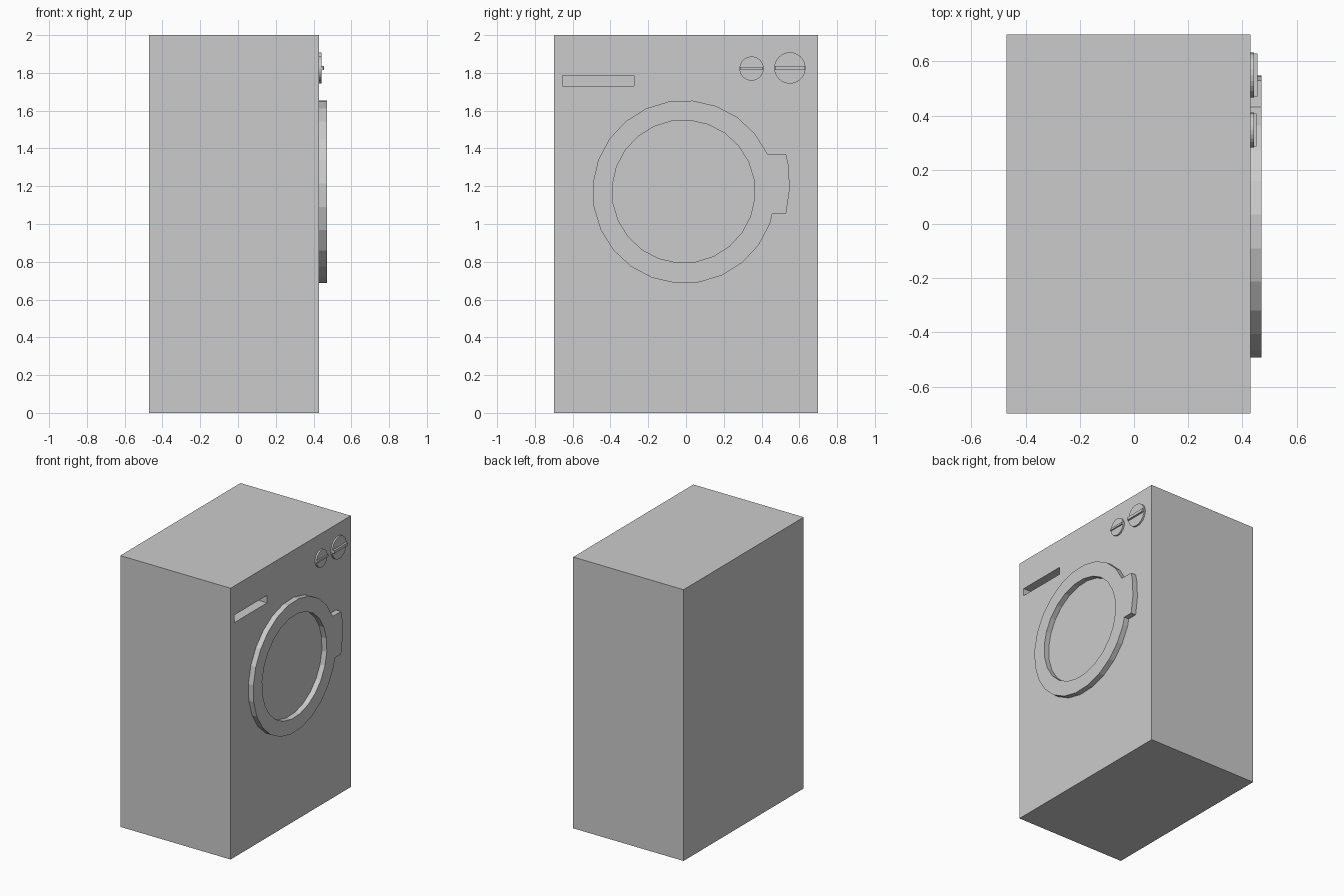
import bpy, bmesh
from math import cos, sin, radians
from mathutils import Vector, Matrix

cube = bpy.data.objects.get("Cube")
if cube:
    bpy.data.objects.remove(cube, do_unlink=True)

# One plain grey for the whole machine
grey = bpy.data.materials.new("light_grey")
grey.use_nodes = True
color = (0.6, 0.6, 0.6, 1)
grey.diffuse_color = color
grey.node_tree.nodes["Principled BSDF"].inputs["Base Color"].default_value = color

FRONT = 0.43  # x of the panel that carries the door


def finish(name, bm):
    bmesh.ops.recalc_face_normals(bm, faces=bm.faces)
    mesh = bpy.data.meshes.new(name)
    bm.to_mesh(mesh)
    bm.free()
    mesh.materials.append(grey)
    obj = bpy.data.objects.new(name, mesh)
    bpy.context.collection.objects.link(obj)
    return obj


def add_box(bm, low, high):
    low, high = Vector(low), Vector(high)
    matrix = Matrix.Translation((low + high) / 2) @ Matrix.Diagonal((high - low).to_4d())
    return bmesh.ops.create_cube(bm, size=1, matrix=matrix)


def circle(cy, cz, radius, start, count, step=15):
    return [(cy + radius * cos(radians(start + step * i)),
             cz + radius * sin(radians(start + step * i))) for i in range(count)]


# Cabinet, with the drawer grip pushed in as a deep slot
bm = bmesh.new()
add_box(bm, (-0.47, -0.7, 0), (FRONT, 0.7, 2))
slot_y, slot_z = (-0.655, -0.275), (1.73, 1.785)
cuts = [(Vector((0, y, 0)), Vector((0, 1, 0))) for y in slot_y]
cuts += [(Vector((0, 0, z)), Vector((0, 0, 1))) for z in slot_z]
for point, normal in cuts:
    bmesh.ops.bisect_plane(bm, geom=bm.verts[:] + bm.edges[:] + bm.faces[:],
                           plane_co=point, plane_no=normal)
slot = [f for f in bm.faces if f.normal.x > 0.9
        and slot_y[0] < f.calc_center_median().y < slot_y[1]
        and slot_z[0] < f.calc_center_median().z < slot_z[1]]
pushed = bmesh.ops.extrude_face_region(bm, geom=slot)["geom"]
bmesh.ops.translate(bm, vec=(-0.08, 0, 0),
                    verts=[v for v in pushed if isinstance(v, bmesh.types.BMVert)])
bmesh.ops.delete(bm, geom=[f for f in slot if f.is_valid], context="FACES_ONLY")
finish("cabinet", bm)

# Door ring with its side handle in one outline
handle = [(0.457, 1.055), (0.53, 1.055), (0.548, 1.18), (0.545, 1.30), (0.53, 1.37)]
outlines = [circle(-0.01, 1.17, 0.485, 24.6, 22) + handle,
            circle(-0.013, 1.172, 0.378, 9.6, 24)]
bm = bmesh.new()
edges = []
for outline in outlines:
    verts = [bm.verts.new((FRONT, y, z)) for y, z in outline]
    edges += [bm.edges.new((verts[i - 1], verts[i])) for i in range(len(verts))]
bmesh.ops.triangle_fill(bm, edges=edges, use_beauty=True, normal=(1, 0, 0))
raised = bmesh.ops.extrude_face_region(bm, geom=bm.faces[:], use_keep_orig=True)["geom"]
bmesh.ops.translate(bm, vec=(0.04, 0, 0),
                    verts=[v for v in raised if isinstance(v, bmesh.types.BMVert)])
finish("door_ring", bm)


# Dials: thin disc with a narrow grip bar across it
def dial(name, y, z, radius, bar_height, bar_top):
    disc = bmesh.new()
    place = Matrix.Translation((FRONT + 0.006, y, z)) @ Matrix.Rotation(radians(90), 4, "Y")
    bmesh.ops.create_cone(disc, cap_ends=True, segments=24, radius1=radius,
                          radius2=radius, depth=0.012, matrix=place)
    finish(name + "_disc", disc)
    bar = bmesh.new()
    add_box(bar, (FRONT, y - radius * 0.96, z - bar_height / 2),
            (bar_top, y + radius * 0.96, z + bar_height / 2))
    finish(name + "_grip", bar)


dial("small_dial", 0.347, 1.823, 0.064, 0.014, 0.452)
dial("large_dial", 0.55, 1.826, 0.083, 0.021, 0.456)
